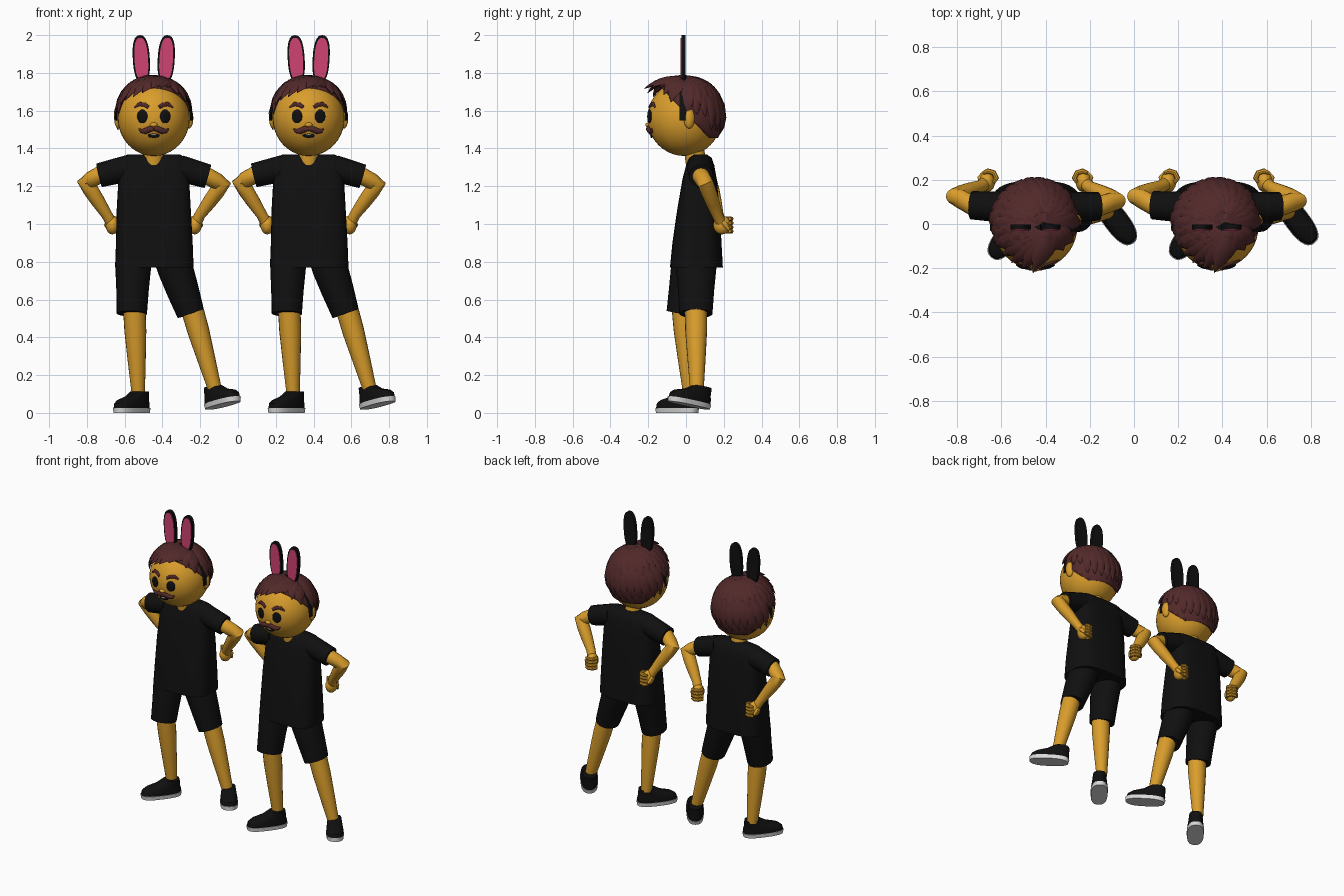
import bpy, bmesh, random
from math import sin, cos, pi, radians, sqrt
from mathutils import Vector, Matrix

random.seed(4)
if "Cube" in bpy.data.objects:
    bpy.data.objects.remove(bpy.data.objects["Cube"])


def material(name, rgb):
    m = bpy.data.materials.new(name)
    m.use_nodes = True
    m.diffuse_color = (*rgb, 1)
    m.node_tree.nodes["Principled BSDF"].inputs["Base Color"].default_value = (*rgb, 1)
    return m


SKIN = material("golden_skin", (0.70, 0.34, 0.025))
HAIR = material("dark_brown_hair", (0.085, 0.022, 0.023))
BLACK = material("black_cloth", (0.005, 0.005, 0.005))
PINK = material("pink", (0.62, 0.055, 0.17))
WHITE = material("white_sole", (0.7, 0.7, 0.7))
HEAD = Vector((-0.036, -0.008, 1.56))
SIZE = Vector((0.19, 0.196, 0.2))
parts = []


def finish(name, bm, mat):
    bmesh.ops.recalc_face_normals(bm, faces=bm.faces)
    mesh = bpy.data.meshes.new(name)
    bm.to_mesh(mesh)
    bm.free()
    mesh.materials.append(mat)
    ob = bpy.data.objects.new(name, mesh)
    bpy.context.collection.objects.link(ob)
    parts.append(ob)
    return ob


def skin_rings(bm, rings):
    rows = [[bm.verts.new(p) for p in ring] for ring in rings]
    n = len(rows[0])
    for a, b in zip(rows, rows[1:]):
        for i in range(n):
            bm.faces.new((a[i], a[(i + 1) % n], b[(i + 1) % n], b[i]))
    bm.faces.new(rows[0])
    bm.faces.new(rows[-1])


def rounded(t, power):
    c, s = cos(t), sin(t)
    e = 2 / power
    return (abs(c) ** e * (1 if c > 0 else -1), abs(s) ** e * (1 if s > 0 else -1))


def loft(name, mat, rings, power=2, n=28, matrix=Matrix()):
    """Stack horizontal rings of (x, y, z, half width, half depth)."""
    bm = bmesh.new()
    out = []
    for x, y, z, rx, ry in rings:
        pts = [rounded(2 * pi * i / n, power) for i in range(n)]
        out.append([matrix @ Vector((x + rx * u, y + ry * v, z)) for u, v in pts])
    skin_rings(bm, out)
    return finish(name, bm, mat)


def add_sweep(bm, pts, radii, ups=None, n=16):
    """Run an oval section (side radius, up radius) along a path."""
    pts = [Vector(p) for p in pts]
    rings = []
    for i, (p, r) in enumerate(zip(pts, radii)):
        a, b = r if isinstance(r, tuple) else (r, r)
        tan = (pts[min(i + 1, len(pts) - 1)] - pts[max(i - 1, 0)]).normalized()
        side = tan.cross(ups[i] if ups else Vector((0, 1, 0))).normalized()
        up = side.cross(tan)
        rings.append([p + side * a * cos(2 * pi * k / n) + up * b * sin(2 * pi * k / n)
                      for k in range(n)])
    skin_rings(bm, rings)


def sweep(name, mat, pts, radii, **kw):
    bm = bmesh.new()
    add_sweep(bm, pts, radii, **kw)
    return finish(name, bm, mat)


def ball(name, mat, center, scale, rot=Matrix(), segs=24):
    bm = bmesh.new()
    bmesh.ops.create_uvsphere(bm, u_segments=segs, v_segments=segs // 2, radius=1)
    bm.transform(Matrix.Translation(center) @ rot @ Matrix.Diagonal((*scale, 1)))
    return finish(name, bm, mat)


def on_face(x, z, off=0.0):
    """Point on the front of the head, x and z measured from its centre."""
    d = sqrt(1 - (x / SIZE.x) ** 2 - (z / SIZE.z) ** 2)
    return HEAD + Vector((x, -SIZE.y * d - off, z))


# Head, neck and ears
ball("head", SKIN, HEAD, SIZE, segs=40)
loft("neck", SKIN, [(-0.036, 0.06, 1.28, 0.06, 0.055), (-0.036, 0.05, 1.345, 0.052, 0.055),
                    (-0.036, 0.04, 1.43, 0.05, 0.05)])
for s, side in ((1, "left"), (-1, "right")):
    tilt = Matrix.Rotation(s * 0.25, 4, "Z")
    ball(side + "_ear", SKIN, HEAD + Vector((s * 0.187, 0.025, 0)), (0.022, 0.03, 0.055), tilt)

# Face
for s, side in ((1, "left"), (-1, "right")):
    turn = Matrix.Rotation(s * 0.33, 4, "Z")
    ball(side + "_eye", BLACK, on_face(s * 0.061, 0.01), (0.029, 0.008, 0.036), turn)
    brow = [on_face(s * x, z) for x, z in
            ((0.028, 0.058), (0.05, 0.072), (0.075, 0.074), (0.102, 0.058))]
    sweep(side + "_eyebrow", HAIR, brow, [(0.009, 0.007), (0.012, 0.008), (0.012, 0.008), (0.004, 0.005)])
    lip = [on_face(s * x, z, 0.004) for x, z in
           ((0, -0.058), (0.02, -0.057), (0.045, -0.068), (0.066, -0.068), (0.08, -0.056))]
    sweep(side + "_moustache", HAIR, lip,
          [(0.009, 0.01), (0.016, 0.013), (0.016, 0.013), (0.011, 0.01), (0.003, 0.004)])
ball("nose", SKIN, on_face(0, -0.035), (0.02, 0.014, 0.012))
ball("mouth", BLACK, on_face(0, -0.092), (0.032, 0.007, 0.012))
ball("teeth", WHITE, on_face(0, -0.087, 0.005), (0.014, 0.004, 0.004))

# Hair cap, trimmed along the hairline and nape
bm = bmesh.new()
bmesh.ops.create_uvsphere(bm, u_segments=40, v_segments=24, radius=1)
bm.transform(Matrix.Translation(HEAD) @ Matrix.Diagonal((*(SIZE * 1.045), 1)))
for spot, normal in (((0, -0.09, 1.68), (0, 1.05, 1)), ((0, 0, 1.455), (0, 0, 1))):
    bmesh.ops.bisect_plane(bm, geom=bm.verts[:] + bm.edges[:] + bm.faces[:],
                           plane_co=spot, plane_no=normal, clear_inner=True)
cap = finish("hair_cap", bm, HAIR)
cap.modifiers.new("thickness", "SOLIDIFY").thickness = 0.02


# Hair locks, fanned from the parting
def direction(az, el):
    az, el = radians(az), radians(el)
    return Vector((cos(el) * sin(az), -cos(el) * cos(az), sin(el)))


def add_lock(bm, start, end, lift, width):
    pts, radii, ups = [], [], []
    steps = 8
    for i in range(steps):
        t = i / (steps - 1)
        d = start.lerp(end, t).normalized()
        grow = 1.05 + 0.03 * sin(pi * t) + (lift - 1.05) * t ** 2
        pts.append(HEAD + Vector((d.x * SIZE.x, d.y * SIZE.y, d.z * SIZE.z)) * grow)
        w = width * (0.55 + 0.6 * sin(pi * t)) * (1 - t ** 4) + 0.002
        radii.append((w, 0.014 * (1 - t ** 4) + 0.002))
        ups.append(d)
    add_sweep(bm, pts, radii, ups, n=6)


bm = bmesh.new()
parting = Vector((0.3, -0.05, 0.95)).normalized()
fringe = [(-82, 12, 1.07), (-66, 19, 1.1), (-50, 25, 1.13), (-34, 29, 1.17), (-18, 33, 1.24),
          (-3, 36, 1.34), (12, 42, 1.22), (30, 47, 1.12), (50, 36, 1.08), (68, 24, 1.06)]
for az, el, lift in fringe:
    add_lock(bm, parting, direction(az, el), lift, 0.04)
    add_lock(bm, parting, direction(az - 7, el + 16), 1.1, 0.035)
for i in range(15):
    az = 82 + i * 14
    low = -24 if 110 < az < 255 else 2
    start = Vector((0.15, 0.12, 0.95)).normalized()
    add_lock(bm, start, direction(az + 12, low + random.uniform(0, 8)), 1.05, 0.04)
    add_lock(bm, start, direction(az + 18, 22 + random.uniform(-6, 8)), 1.1, 0.036)
finish("hair_locks", bm, HAIR)

# Headband
arc = [(-0.05 + i * (pi + 0.1) / 24) for i in range(25)]
sweep("headband", BLACK, [HEAD + Vector((0.2 * cos(t), -0.007, 0.222 * sin(t))) for t in arc],
      [(0.007, 0.02)] * 25, n=8)


# Tall costume ears with pink fronts
def slab(name, mat, x, z, w, h, y, thick, lean):
    bm = bmesh.new()
    spin = Matrix.Translation((x, y, z)) @ Matrix.Rotation(lean, 4, "Y")
    pts = [rounded(2 * pi * i / 32, 2.5) for i in range(32)]
    skin_rings(bm, [[spin @ Vector((u * w, d, v * h)) for u, v in pts] for d in (0, thick)])
    finish(name, bm, mat)


for s, side in ((1, "left"), (-1, "right")):
    x = HEAD.x + s * 0.066
    slab(side + "_costume_ear", BLACK, x, 1.874, 0.045, 0.126, -0.025, 0.022, s * 0.06)
    slab(side + "_costume_ear_lining", PINK, x, 1.872, 0.036, 0.114, -0.029, 0.005, s * 0.06)

# Shirt body
loft("shirt", BLACK, [(-0.033, 0.055, 0.77, 0.208, 0.14), (-0.033, 0.058, 0.9, 0.203, 0.13),
                      (-0.036, 0.066, 1.08, 0.196, 0.112), (-0.036, 0.072, 1.24, 0.187, 0.09),
                      (-0.036, 0.075, 1.31, 0.185, 0.075), (-0.036, 0.076, 1.35, 0.172, 0.06),
                      (-0.036, 0.077, 1.367, 0.14, 0.035)], power=3, n=40)

# Arms: shoulder, sleeve end, elbow, wrist, fist
arms = {"right": ((-0.17, 0.075, 1.295), (-0.325, 0.085, 1.258), (-0.397, 0.125, 1.222),
                  (-0.285, 0.17, 1.05), (-0.255, 0.19, 0.995)),
        "left": ((0.10, 0.075, 1.295), (0.25, 0.08, 1.252), (0.328, 0.105, 1.212),
                 (0.21, 0.165, 1.05), (0.182, 0.19, 0.995))}
for side, joints in arms.items():
    a, b, e, w, f = (Vector(p) for p in joints)
    inward = 1 if side == "right" else -1
    sweep(side + "_sleeve", BLACK, [a, a.lerp(b, 0.4), b], [0.07, 0.068, 0.064])
    sweep(side + "_arm", SKIN, [a, b, b.lerp(e, 0.7), e + (e - w) * 0.03, e.lerp(w, 0.25), e.lerp(w, 0.6), w, f],
          [0.048, 0.046, 0.043, 0.041, 0.041, 0.037, 0.029, 0.03])
    ball(side + "_fist", SKIN, f, (0.036, 0.046, 0.05))
    bm = bmesh.new()
    for k in range(4):
        base = f + Vector((inward * 0.016, 0.016, 0.032 - k * 0.022))
        path = [base + Vector((inward * u, v, 0)) for u, v in
                ((-0.035, 0.025), (-0.012, 0.034), (0.014, 0.026), (0.026, 0.002), (0.014, -0.02))]
        add_sweep(bm, path, [0.008, 0.012, 0.012, 0.012, 0.007], [Vector((0, 0, 1))] * 5, n=8)
    finish(side + "_fingers", bm, SKIN)
    sweep(side + "_thumb", SKIN, [f + Vector((-inward * 0.02, -0.01, 0.025)),
                                  f + Vector((-inward * 0.03, 0.02, 0)),
                                  f + Vector((-inward * 0.02, 0.038, -0.025))], [0.012, 0.014, 0.008], n=10)

# Legs: shorts top, hem and ankle, with hem radii
legs = {"right": ((-0.143, 0.04, 0.84), (-0.152, -0.018, 0.525), (-0.118, 0.02, 0.1), (0.08, 0.086)),
        "left": ((0.052, 0.055, 0.84), (0.16, 0.052, 0.525), (0.292, 0.058, 0.11), (0.073, 0.088))}
for side, (top, hem, ankle, r) in legs.items():
    top, hem, ankle = Vector(top), Vector(hem), Vector(ankle)
    sweep(side + "_shorts_leg", BLACK, [top, top.lerp(hem, 0.25), top.lerp(hem, 0.6), hem],
          [(0.094, 0.108), (0.094, 0.106), (0.086, 0.096), r], n=24)
    knee = hem + Vector((0.012 if side == "right" else 0, 0, 0.05))
    sweep(side + "_leg", SKIN, [knee, knee.lerp(ankle, 0.3), knee.lerp(ankle, 0.65), ankle],
          [0.06, 0.058, 0.047, 0.035], n=20)

# Shoes: the left one turned out with its toe raised
for side, spot, turn, pitch in (("right", (-0.153, -0.047, 0), -38, 0), ("left", (0.33, 0.015, 0.04), 37, -10)):
    place = (Matrix.Translation(spot) @ Matrix.Rotation(radians(turn), 4, "Z")
             @ Matrix.Rotation(radians(pitch), 4, "X"))
    loft(side + "_sole", WHITE, [(0, 0, 0, 0.054, 0.13), (0, 0, 0.026, 0.057, 0.134)], 2.6, matrix=place)
    loft(side + "_shoe", BLACK, [(0, 0, 0.026, 0.054, 0.13), (0, 0.002, 0.05, 0.054, 0.127),
                                 (0, 0.012, 0.068, 0.05, 0.112), (0, 0.045, 0.085, 0.047, 0.078),
                                 (0, 0.068, 0.112, 0.043, 0.052)], 2.5, matrix=place)

# Smooth shading, then a matching second figure
bpy.ops.object.select_all(action="DESELECT")
for ob in parts:
    ob.select_set(True)
bpy.context.view_layer.objects.active = parts[0]
bpy.ops.object.shade_smooth_by_angle(angle=radians(40))
for ob in parts:
    twin = ob.copy()
    twin.name = "second_" + ob.name
    bpy.context.collection.objects.link(twin)
    ob.location.x = -0.41
    twin.location.x = 0.41
